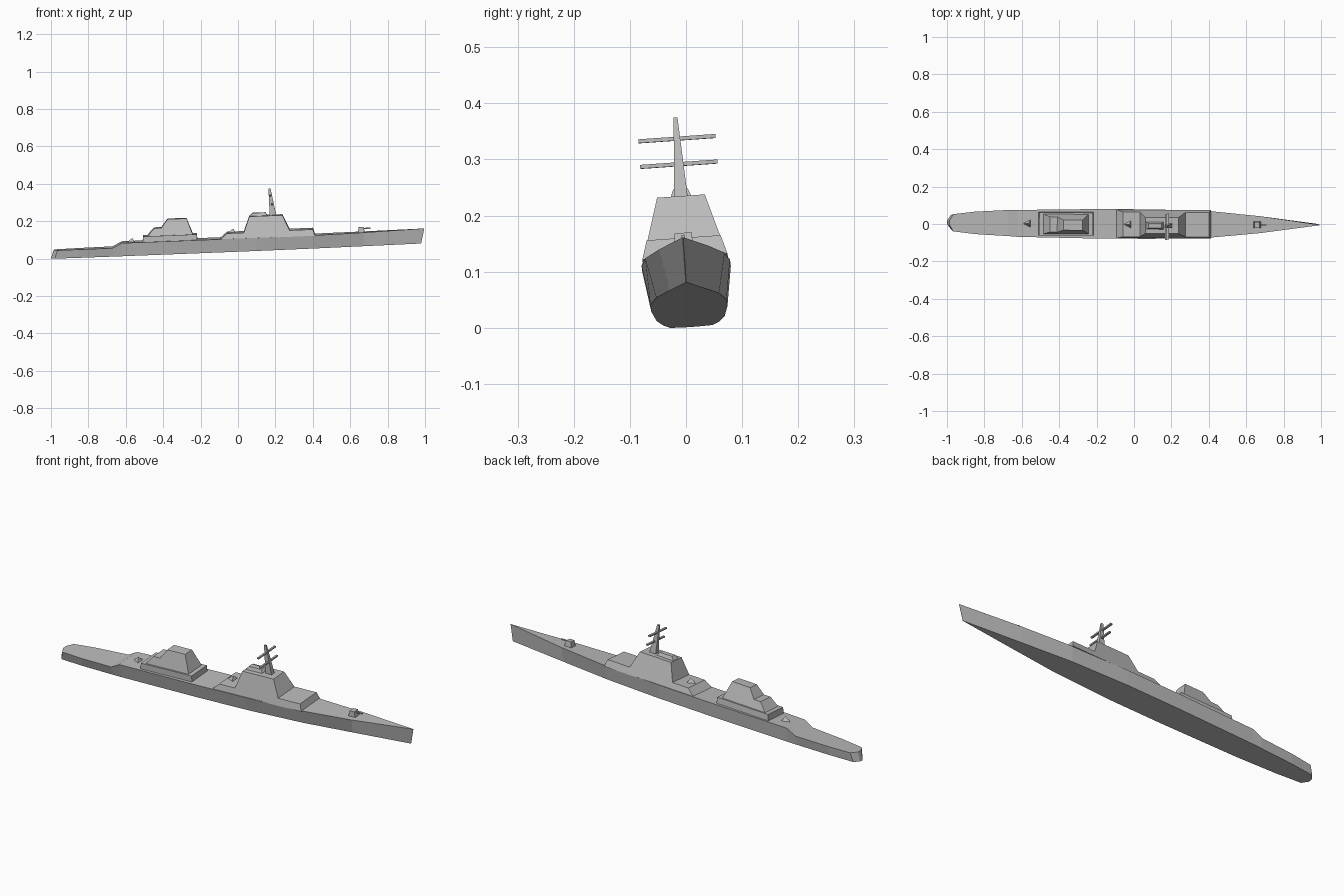
import bpy, bmesh
from mathutils import Matrix, Vector

if "Cube" in bpy.data.objects:
    bpy.data.objects.remove(bpy.data.objects["Cube"], do_unlink=True)

grey = bpy.data.materials.new("naval_grey")
grey.use_nodes = True
COLOUR = (0.5, 0.5, 0.5, 1)
grey.diffuse_color = COLOUR
grey.node_tree.nodes["Principled BSDF"].inputs["Base Color"].default_value = COLOUR

# The whole ship floats slightly pitched, rolled and yawed
POSE = (Matrix.Translation((0, 0.005, 0.0416)) @ Matrix.Rotation(-0.005, 4, 'Z')
        @ Matrix.Rotation(-0.04, 4, 'Y') @ Matrix.Rotation(0.07, 4, 'X'))
DECK = 0.071


def finish(name, bm):
    bmesh.ops.remove_doubles(bm, verts=bm.verts, dist=0.0001)
    bmesh.ops.recalc_face_normals(bm, faces=bm.faces)
    bm.transform(POSE)
    mesh = bpy.data.meshes.new(name)
    bm.to_mesh(mesh)
    bm.free()
    mesh.materials.append(grey)
    bpy.context.collection.objects.link(bpy.data.objects.new(name, mesh))


def loft(name, rings):
    """Skin a list of equal-sized closed rings and cap both ends."""
    bm = bmesh.new()
    loops = [[bm.verts.new(p) for p in ring] for ring in rings]
    n = len(loops[0])
    for a, b in zip(loops, loops[1:]):
        for i in range(n):
            j = (i + 1) % n
            bm.faces.new((a[i], a[j], b[j], b[i]))
    bm.faces.new(loops[0])
    bm.faces.new(loops[-1])
    finish(name, bm)


def house(name, profile, base_width, slope):
    """Side profile widened across the ship, with walls leaning inwards."""
    z0 = profile[0][1]
    rings = [[(x, s * (base_width - (z - z0) * slope), z) for x, z in profile]
             for s in (-1, 1)]
    loft(name, rings)


def tapered(name, z0, z1, base, top):
    """Four-sided block: base and top are (x_min, x_max, half_width)."""
    loft(name, [[(a, -w, z), (b, -w, z), (b, w, z), (a, w, z)]
                for z, (a, b, w) in ((z0, base), (z1, top))])


def marker(name, x, z):
    """Small three-sided pyramid pointing aft."""
    bm = bmesh.new()
    base = [bm.verts.new((x + dx, y, z))
            for dx, y in ((-0.025, 0), (0.013, 0.02), (0.013, -0.02))]
    tip = bm.verts.new((x + 0.004, 0, z + 0.02))
    bm.faces.new(base)
    for i in range(3):
        bm.faces.new((base[i], base[(i + 1) % 3], tip))
    finish(name, bm)


# Hull stations: deck x, keel x, deck half width, keel half width, deck height
stations = [
    (-0.985, -1.0, 0.012, 0.01, 0.044),
    (-0.965, -0.98, 0.046, 0.038, 0.044),
    (-0.85, -0.85, 0.06, 0.05, 0.045),
    (-0.67, -0.67, 0.07, 0.059, 0.046),
    (-0.62, -0.62, 0.072, 0.061, DECK),
    (-0.2, -0.2, 0.079, 0.068, DECK),
    (0.1, 0.1, 0.079, 0.068, DECK),
    (0.41, 0.405, 0.071, 0.056, DECK),
    (0.68, 0.67, 0.045, 0.031, 0.074),
    (1.0, 0.98, 0.0005, 0.0005, 0.08),
]
loft("hull", [[(xd, -wd, h), (xd, wd, h), (xk, wk, 0), (xk, -wk, 0)]
              for xd, xk, wd, wk, h in stations])

# Forward superstructure with bridge tower
house("bridge_house", [(-0.092, DECK - 0.002), (-0.055, 0.1), (0.035, 0.1), (0.068, 0.184),
                       (0.245, 0.184), (0.28, 0.103), (0.405, 0.103),
                       (0.415, DECK - 0.002)], 0.076, 0.29)
tapered("roof_hatch", 0.183, 0.2, (0.07, 0.165, 0.02), (0.085, 0.155, 0.013))

# Aft superstructure in stacked tiers
tapered("hangar_base", DECK - 0.002, 0.101, (-0.508, -0.215, 0.063), (-0.503, -0.215, 0.061))
house("hangar_tower", [(-0.482, 0.1), (-0.443, 0.141), (-0.405, 0.141), (-0.37, 0.186),
                       (-0.268, 0.186), (-0.238, 0.1)], 0.053, 0.3)

# Raked mast with two cross yards
tapered("mast", 0.183, 0.327, (0.177, 0.212, 0.012), (0.176, 0.187, 0.0035))
for name, x, z in (("lower_yard", 0.192, 0.243), ("upper_yard", 0.184, 0.289)):
    tapered(name, z - 0.0035, z + 0.0035, (x - 0.005, x + 0.005, 0.069),
            (x - 0.005, x + 0.005, 0.069))

# Bow gun
tapered("gun_turret", 0.072, 0.101, (0.643, 0.682, 0.018), (0.65, 0.676, 0.015))
tapered("gun_barrel", 0.09, 0.096, (0.67, 0.712, 0.003), (0.67, 0.712, 0.003))

# Deck markers
marker("aft_marker", -0.565, DECK)
marker("mid_marker", -0.025, 0.1)
